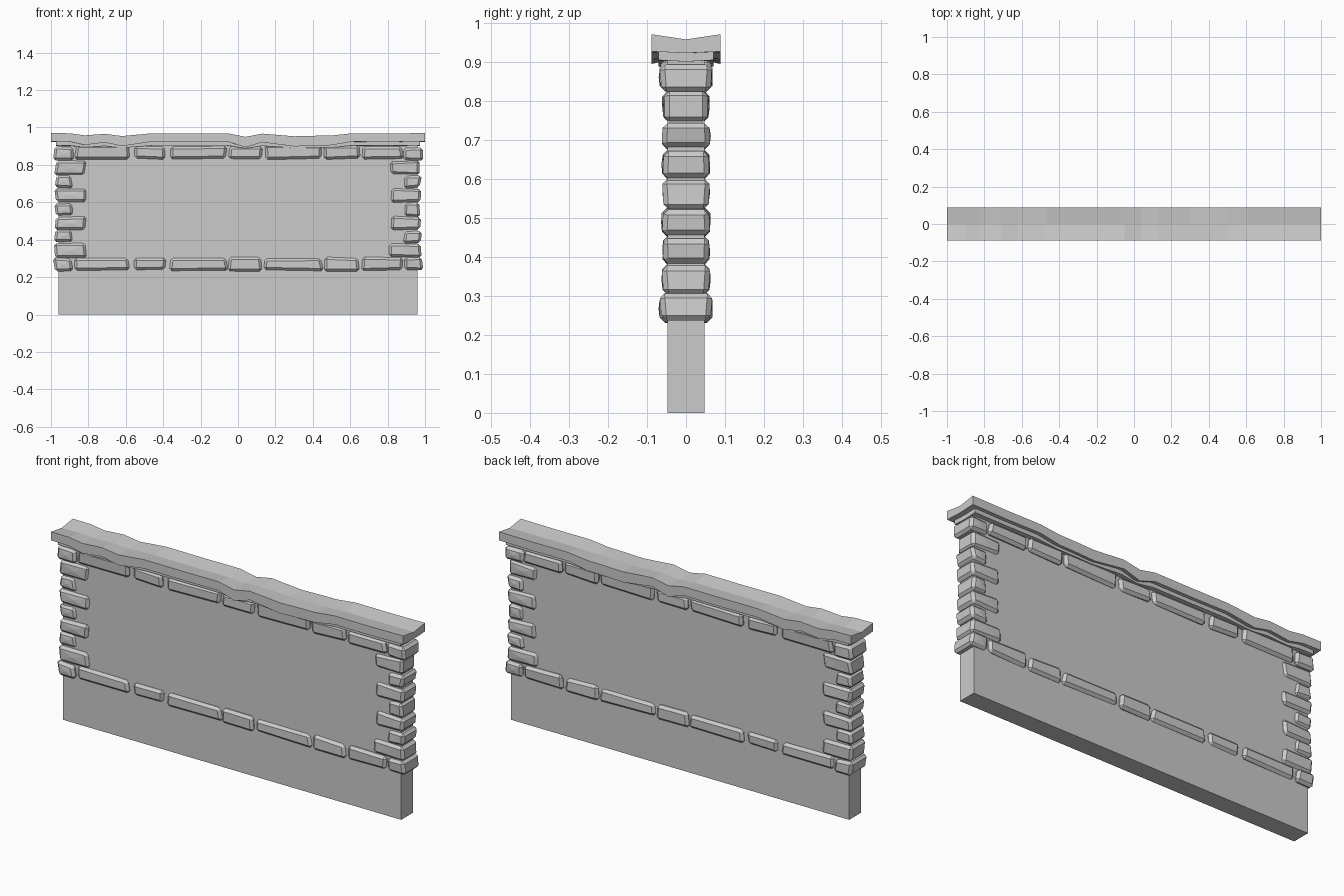
import bpy, bmesh, random

if "Cube" in bpy.data.objects:
    bpy.data.objects.remove(bpy.data.objects["Cube"])
random.seed(4)


def finish(name, bm):
    bmesh.ops.recalc_face_normals(bm, faces=bm.faces[:])
    me = bpy.data.meshes.new(name)
    bm.to_mesh(me)
    bm.free()
    ob = bpy.data.objects.new(name, me)
    bpy.context.collection.objects.link(ob)
    return ob


def box(name, x0, x1, y, z0, z1):
    bm = bmesh.new()
    bmesh.ops.create_cube(bm, size=1)
    for v in bm.verts:
        v.co = ((x0 + x1) / 2 + v.co.x * (x1 - x0), v.co.y * 2 * y,
                z0 if v.co.z < 0 else z1)
    return finish(name, bm)


# Rough chamfered stone passing through the wall, same on both faces
def stone(name, x0, x1, y, z0, z1, bulge=0.0):
    r = random.uniform
    off = {(a, b): (r(-.008, .008), r(-.004, .004), r(-.005, .005))
           for a in (0, 1) for b in (0, 1)}
    bm = bmesh.new()
    bmesh.ops.create_cube(bm, size=1)
    for v in bm.verts:
        a, b, s = int(v.co.x > 0), int(v.co.z > 0), (1 if v.co.y > 0 else -1)
        dx, dy, dz = off[a, b]
        v.co = ((x0, x1)[a] + dx, s * (y + dy), (z0, z1)[b] + dz)
    bmesh.ops.bevel(bm, geom=bm.edges[:], offset=0.013, segments=1,
                    profile=0.5, affect='EDGES')
    if bulge:
        big = [f for f in bm.faces if abs(f.normal.y) > .9 or
               (abs(f.normal.x) > .9 and f.calc_center_median().x * f.normal.x > 0)]
        normals = [f.normal.copy() for f in big]
        res = bmesh.ops.poke(bm, faces=big)
        for v, n in zip(res['verts'], normals):
            v.co += n * bulge
    return finish(name, bm)


# Wall core
box("wall_core", -.96, .96, .047, 0, .93)

# Top and bottom stone courses
spans = [(-.87, -.585), (-.56, -.39), (-.36, -.06), (-.05, .125),
         (.145, .45), (.465, .645), (.66, .88)]
for i, (a, b) in enumerate(spans):
    stone(f"bottom_stone_{i}", a, b, .062, .236, .304)
    stone(f"top_stone_{i}", a, b, .064, .832, .902)

# Corner quoins, alternating short and long
levels = [.234, .305, .382, .452, .525, .597, .674, .746, .822, .895]
for i in range(9):
    z0, z1 = levels[i] + .001, levels[i + 1] - .001
    inner = .815 if i % 2 else .885
    outer = .985 if i in (0, 8) else .977
    y = .065 if i in (0, 8) else .059
    stone(f"left_quoin_{i}", -outer, -inner, y, z0, z1, .003)
    stone(f"right_quoin_{i}", inner, outer, y, z0, z1, .003)


# Wavy slab lofted along x: section is edge-top, centre-top, edge-bottom, centre-bottom
def slab(name, stations, half, y, top, mid, bot, k):
    bm = bmesh.new()
    rings = []
    for x, d in stations:
        x = max(-half, min(half, x))
        pts = [(-y, top - d), (0, mid - d * .35), (y, top - d),
               (y, bot - k * d), (0, bot - .004 - d * .35), (-y, bot - k * d)]
        rings.append([bm.verts.new((x, p, z)) for p, z in pts])
    for r, s in zip(rings, rings[1:]):
        for j in range(6):
            n = (j + 1) % 6
            bm.faces.new((r[j], r[n], s[n], s[j]))
    for r in (rings[0], rings[-1]):
        bm.faces.new((r[0], r[1], r[4], r[5]))
        bm.faces.new((r[1], r[2], r[3], r[4]))
    return finish(name, bm)


# Weathered coping with a narrower bed layer beneath
wave = [(-1, 0), (-.9, .001), (-.82, .012), (-.71, .004), (-.62, .016),
        (-.47, .002), (-.25, .003), (-.05, .002), (.04, .02), (.13, .003),
        (.3, .017), (.42, .014), (.5, .013), (.61, .001), (.8, .002), (1, 0)]
slab("coping", wave, 1.0, .088, .97, .957, .926, 1.6)
slab("coping_bed", wave, .972, .07, .94, .94, .904, .8)
